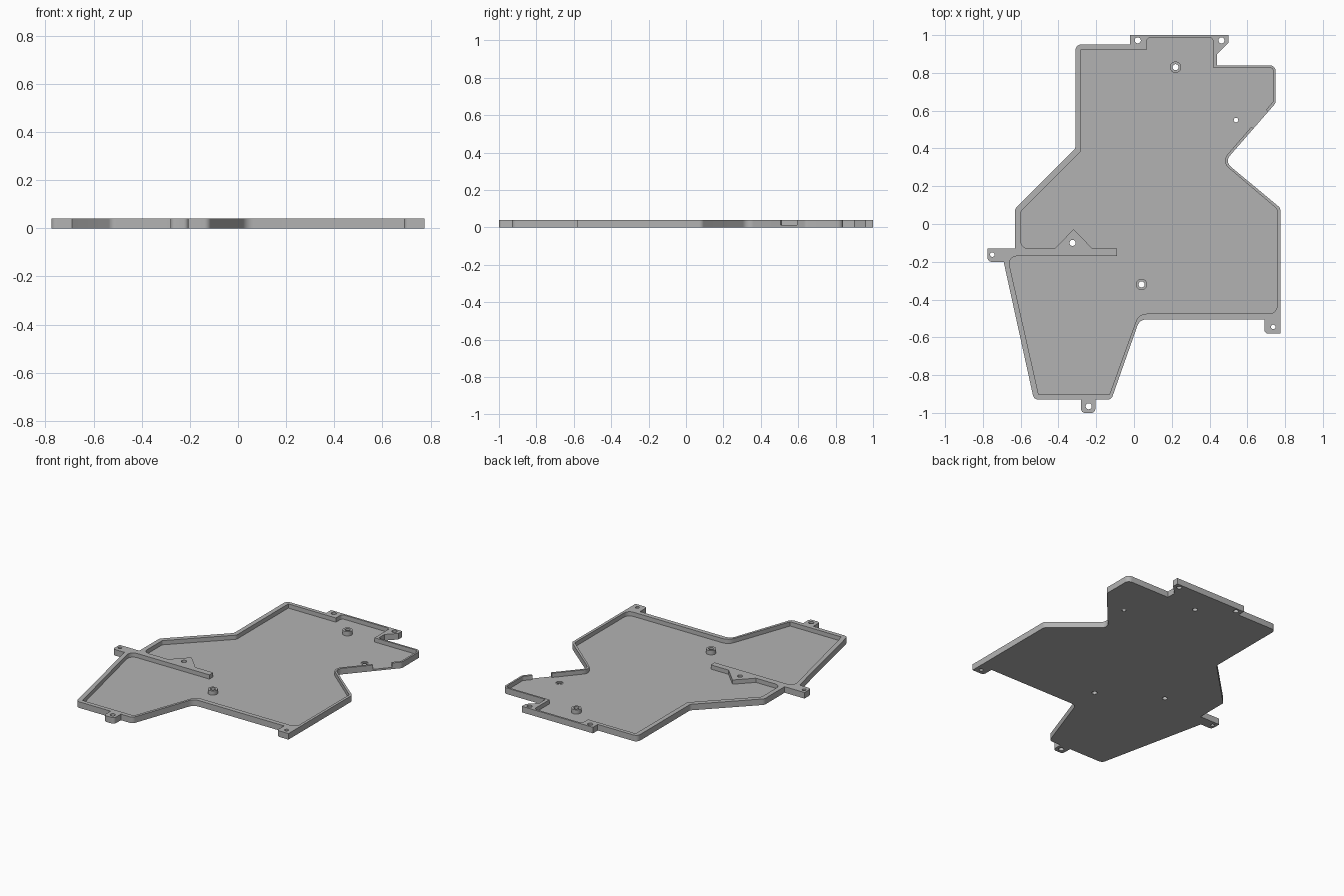
import bpy
import bmesh
import math
from mathutils import Vector

HEIGHT, FLOOR = 0.04, 0.012

cube = bpy.data.objects.get("Cube")
if cube:
    bpy.data.objects.remove(cube, do_unlink=True)

grey = bpy.data.materials.new("plain grey")
grey.use_nodes = True
grey.diffuse_color = (0.45, 0.45, 0.45, 1)
grey.node_tree.nodes["Principled BSDF"].inputs["Base Color"].default_value = grey.diffuse_color


def rounded(corners, steps=6):
    """Replace each (x, y, radius) corner with a tangent arc; plain (x, y) stays sharp."""
    result = []
    count = len(corners)
    for i, corner in enumerate(corners):
        point = Vector(corner[:2])
        if len(corner) == 2:
            result.append(point)
            continue
        radius = corner[2]
        before = (Vector(corners[i - 1][:2]) - point).normalized()
        after = (Vector(corners[(i + 1) % count][:2]) - point).normalized()
        half = before.angle(after) / 2
        centre = point + (before + after).normalized() * radius / math.sin(half)
        start = point + before * radius / math.tan(half) - centre
        end = point + after * radius / math.tan(half) - centre
        sweep = math.pi - 2 * half
        for k in range(steps + 1):
            t = k / steps
            arm = start * math.sin((1 - t) * sweep) + end * math.sin(t * sweep)
            result.append(centre + arm / math.sin(sweep))
    return result


def prism(name, outline, bottom, top):
    """Extrude a flat outline between two heights."""
    bm = bmesh.new()
    face = bm.faces.new([bm.verts.new((p[0], p[1], bottom)) for p in outline])
    grown = bmesh.ops.extrude_face_region(bm, geom=[face])["geom"]
    moved = [v for v in grown if isinstance(v, bmesh.types.BMVert)]
    bmesh.ops.translate(bm, verts=moved, vec=(0, 0, top - bottom))
    bmesh.ops.recalc_face_normals(bm, faces=bm.faces)
    mesh = bpy.data.meshes.new(name)
    bm.to_mesh(mesh)
    bm.free()
    mesh.materials.append(grey)
    obj = bpy.data.objects.new(name, mesh)
    bpy.context.collection.objects.link(obj)
    return obj


def disc(name, x, y, radius, bottom, top, sides=32):
    angles = [math.tau * k / sides for k in range(sides)]
    ring = [(x + radius * math.cos(a), y + radius * math.sin(a)) for a in angles]
    return prism(name, ring, bottom, top)


def combine(body, tool, operation):
    """Apply a boolean to the body and discard the tool."""
    modifier = body.modifiers.new(operation.lower(), "BOOLEAN")
    modifier.operation = operation
    modifier.solver = "EXACT"
    modifier.object = tool
    bpy.context.view_layer.objects.active = body
    bpy.ops.object.modifier_apply(modifier=modifier.name)
    bpy.data.objects.remove(tool, do_unlink=True)


# Outer plate with its mounting tabs
plate_outline = [
    (-0.31, 0.95, 0.03), (-0.02, 0.95), (-0.02, 1), (0.5, 1), (0.5, 0.96),
    (0.44, 0.9), (0.44, 0.84), (0.75, 0.84, 0.03), (0.75, 0.64, 0.03),
    (0.48, 0.33, 0.04), (0.775, 0.085, 0.03), (0.775, -0.58),
    (0.69, -0.58, 0.02), (0.69, -0.505), (0.03, -0.505, 0.05),
    (-0.12, -0.93, 0.03), (-0.205, -0.93), (-0.205, -1, 0.02),
    (-0.28, -1, 0.02), (-0.28, -0.93), (-0.53, -0.93, 0.03),
    (-0.69, -0.2), (-0.775, -0.2, 0.02), (-0.775, -0.13),
    (-0.63, -0.13), (-0.63, 0.08, 0.03), (-0.31, 0.4, 0.03),
]
tray = prism("tray", rounded(plate_outline), 0, HEIGHT)

# Sunken interior, wrapping round the dividing rib and its triangular gusset
cavity_outline = [
    (-0.28, 0.925), (0.068, 0.925), (0.068, 0.987, 0.02), (0.418, 0.987, 0.02),
    (0.418, 0.828), (0.738, 0.828, 0.02), (0.738, 0.65, 0.02),
    (0.462, 0.33, 0.05), (0.757, 0.08, 0.02), (0.757, -0.475, 0.04),
    (0.025, -0.475, 0.06), (-0.13, -0.902), (-0.505, -0.902),
    (-0.67, -0.17, 0.04), (-0.09, -0.17), (-0.09, -0.13), (-0.22, -0.13),
    (-0.32, -0.028), (-0.42, -0.13), (-0.6, -0.13, 0.04), (-0.6, 0.065, 0.02),
    (-0.28, 0.385, 0.03),
]
cavity = prism("cavity_cutter", rounded(cavity_outline), FLOOR, HEIGHT * 2)
combine(tray, cavity, "DIFFERENCE")

# Opening in the slanted wall
notch = [(0.602, 0.531), (0.662, 0.479), (0.74, 0.569), (0.68, 0.621)]
combine(tray, prism("notch_cutter", notch, FLOOR, HEIGHT * 2), "DIFFERENCE")

# Screw bosses standing on the floor
bosses = [(0.22, 0.83), (0.04, -0.32)]
for x, y in bosses:
    combine(tray, disc("boss", x, y, 0.03, FLOOR / 2, HEIGHT), "UNION")

# Shallow recess round the floor hole
floor_hole = (0.54, 0.55)
recess = disc("recess_cutter", *floor_hole, 0.022, FLOOR * 0.6, HEIGHT)
combine(tray, recess, "DIFFERENCE")

# Holes through bosses, gusset, floor and tabs
wide_holes = bosses + [(-0.325, -0.1), (0.02, 0.972), (0.463, 0.972), (-0.24, -0.965)]
narrow_holes = [floor_hole, (-0.75, -0.162), (0.737, -0.545)]
for holes, radius in ((wide_holes, 0.016), (narrow_holes, 0.012)):
    for x, y in holes:
        drill = disc("drill_cutter", x, y, radius, -HEIGHT, HEIGHT * 2)
        combine(tray, drill, "DIFFERENCE")

# Smooth rounded corners, crisp edges elsewhere
bpy.ops.object.select_all(action="DESELECT")
tray.select_set(True)
bpy.context.view_layer.objects.active = tray
bpy.ops.object.shade_smooth_by_angle(angle=math.radians(30))
